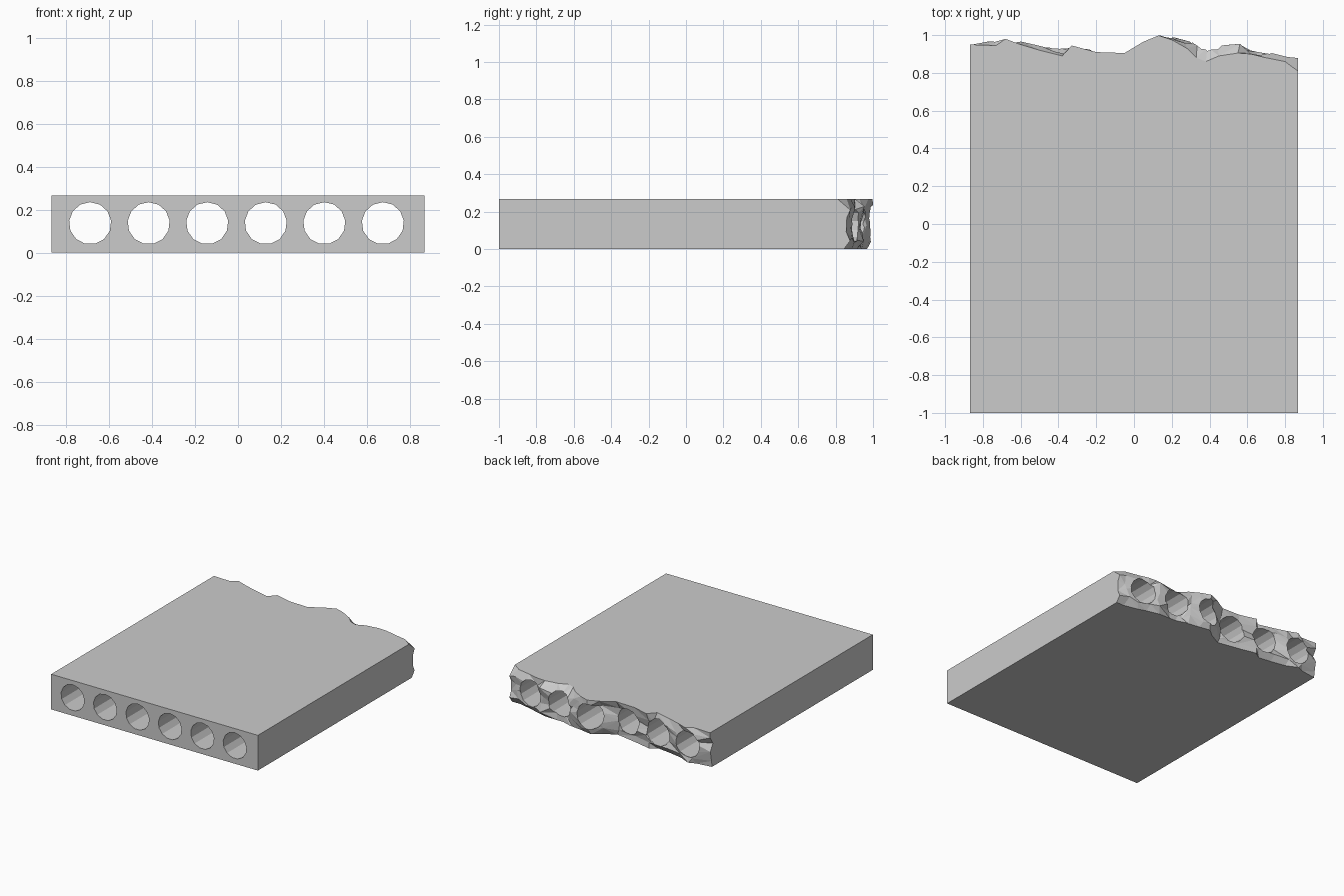
import bpy, bmesh, math, random

if "Cube" in bpy.data.objects:
    bpy.data.objects.remove(bpy.data.objects["Cube"])

random.seed(4)
W, H = 0.867, 0.267

# Broken edge outlines (x, y): upper rim and outermost reach
rim = [(-.867, .95), (-.73, .945), (-.68, .98), (-.6, .95), (-.5, .92), (-.38, .89),
       (-.33, .945), (-.2, .91), (-.05, .905), (.05, .965), (.13, .998), (.2, .975),
       (.28, .93), (.33, .88), (.38, .86), (.45, .89), (.55, .905), (.62, .9),
       (.7, .88), (.8, .86), (.867, .81)]
reach = [(-.867, .95), (-.68, .985), (-.5, .955), (-.47, .93), (-.38, .925), (-.33, .955),
         (-.2, .92), (-.05, .905), (.13, 1.0), (.3, .985), (.35, .95), (.45, .945),
         (.5, .96), (.58, .96), (.6, .925), (.7, .915), (.8, .89), (.867, .89)]


def sample(pts, x):
    for (x0, y0), (x1, y1) in zip(pts, pts[1:]):
        if x <= x1:
            return y0 + (y1 - y0) * max(0, x - x0) / (x1 - x0)
    return pts[-1][1]


# Slab with a ragged grid for its back face
bm = bmesh.new()
levels = [0, .05, .105, .16, .215, H]
grid = []
for r, z in enumerate(levels):
    row = []
    for i, (x, y) in enumerate(rim):
        end = i in (0, len(rim) - 1)
        inner = 0 < r < len(levels) - 1
        if not end and r < len(levels) - 1:
            x += random.uniform(-.018, .018)
        if r < len(levels) - 1:
            y = sample(reach, x) - random.uniform(0, .035)
            if r == 0:
                y -= .015
        zz = z + (random.uniform(-.016, .016) if inner else 0)
        row.append(bm.verts.new((x, y, zz)))
    grid.append(row)
peak = max(range(len(rim)), key=lambda i: rim[i][1])
grid[-2][peak].co.y = 1.0
for a, b in zip(grid, grid[1:]):
    for i in range(len(rim) - 1):
        q = (a[i], a[i + 1], b[i + 1], b[i])
        if random.random() < .5:
            q = q[1:] + q[:1]
        bm.faces.new((q[0], q[1], q[2]))
        bm.faces.new((q[0], q[2], q[3]))

lb, rb, rt, lt = [bm.verts.new((x, -1, z)) for x, z in ((-W, 0), (W, 0), (W, H), (-W, H))]
bm.faces.new((lb, rb, rt, lt))
bm.faces.new([lb, rb] + grid[0][::-1])
bm.faces.new([lt, rt] + grid[-1][::-1])
bm.faces.new([lb, lt] + [row[0] for row in grid[::-1]])
bm.faces.new([rb, rt] + [row[-1] for row in grid[::-1]])
bmesh.ops.recalc_face_normals(bm, faces=bm.faces)


def to_object(bm, name):
    mesh = bpy.data.meshes.new(name)
    bm.to_mesh(mesh)
    bm.free()
    ob = bpy.data.objects.new(name, mesh)
    bpy.context.collection.objects.link(ob)
    return ob


slab = to_object(bm, "broken_hollow_slab")

# Six round cores running the full length
bm = bmesh.new()
N = 13
for k in range(6):
    cx = -.687 + .272 * k
    ring = []
    for j in range(N):
        t = math.pi / 2 + 2 * math.pi * j / N
        ring.append(bm.verts.new((cx + .098 * math.cos(t), -1.2, .137 + .098 * math.sin(t))))
    face = bm.faces.new(ring)
    ext = bmesh.ops.extrude_face_region(bm, geom=[face], use_keep_orig=True)
    for v in ext["geom"]:
        if isinstance(v, bmesh.types.BMVert):
            v.co.y = 1.2
bmesh.ops.recalc_face_normals(bm, faces=bm.faces)
cutter = to_object(bm, "core_cutter")
cutter.hide_render = True

mod = slab.modifiers.new("cores", 'BOOLEAN')
mod.operation = 'DIFFERENCE'
mod.solver = 'EXACT'
mod.object = cutter
bpy.context.view_layer.objects.active = slab
slab.select_set(True)
bpy.ops.object.modifier_apply(modifier=mod.name)
bpy.data.objects.remove(cutter, do_unlink=True)
